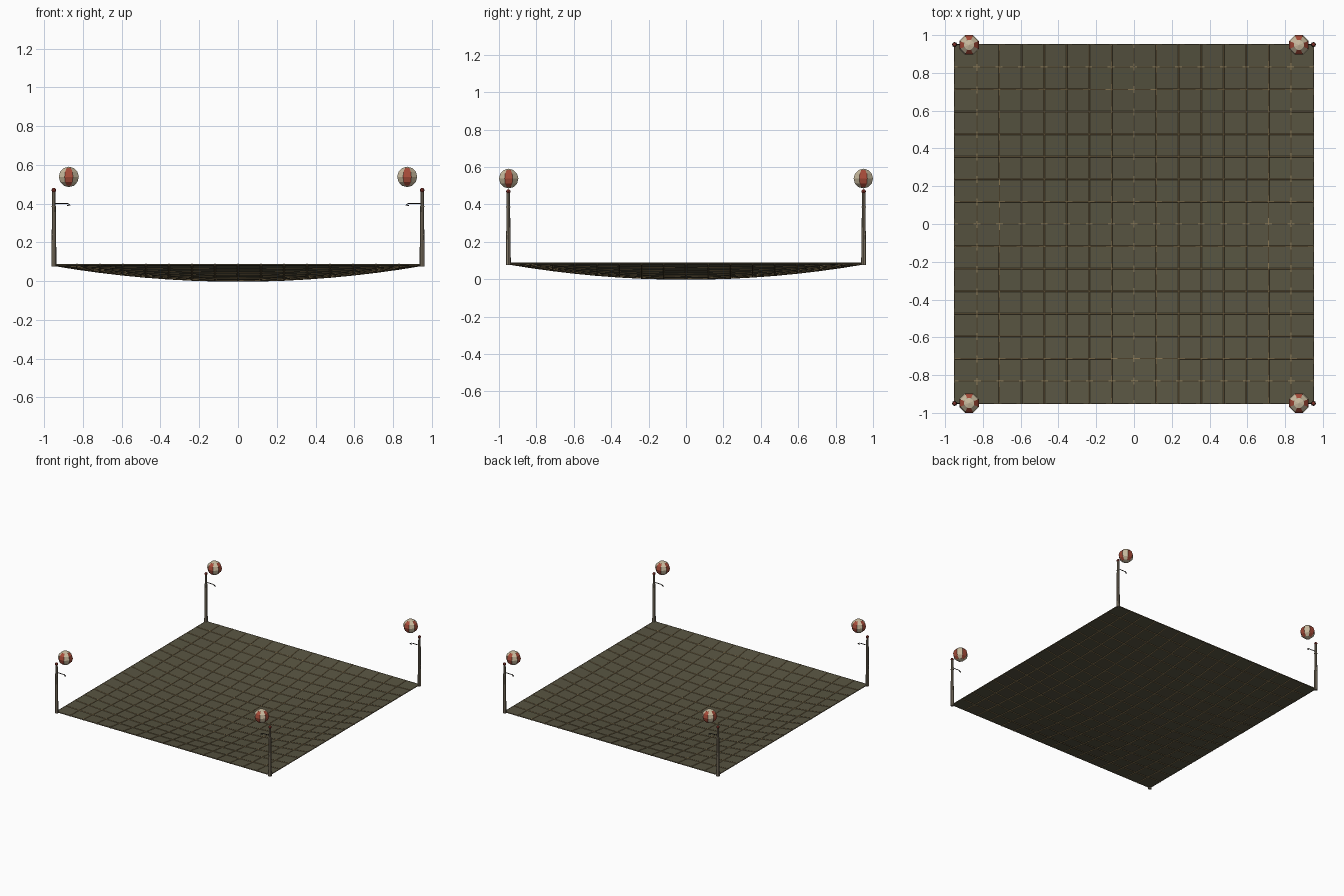
import bpy, bmesh, math
from mathutils import Matrix

cube = bpy.data.objects.get("Cube")
if cube:
    bpy.data.objects.remove(cube, do_unlink=True)

HALF = 0.95      # half width of the sheet
CELLS = 16
RIM = 0.087      # height of the sheet edge
SAG = 0.081
THICK = 0.005


def material(name, *rgb):
    m = bpy.data.materials.new(name)
    m.use_nodes = True
    m.diffuse_color = (*rgb, 1)
    m.node_tree.nodes["Principled BSDF"].inputs["Base Color"].default_value = (*rgb, 1)
    return m


olive = material("olive cloth", .096, .088, .053)
brown = material("brown hem", .125, .1, .055)
tan = material("tan cord", .27, .195, .092)
wood = material("weathered wood", .235, .195, .138)
iron = material("dark iron", .028, .023, .018)
cap_red = material("dark red", .22, .032, .022)
red = material("lantern red", .38, .07, .04)
cream = material("lantern cream", .58, .49, .34)


def add_object(name, mesh, mats):
    for m in mats:
        mesh.materials.append(m)
    ob = bpy.data.objects.new(name, mesh)
    bpy.context.collection.objects.link(ob)
    return ob


def from_bmesh(name, bm, mats):
    mesh = bpy.data.meshes.new(name)
    bm.to_mesh(mesh)
    bm.free()
    return add_object(name, mesh, mats)


def tubes(name, paths, radius, mat):
    """Thin cords along the given point lists, turned into one mesh."""
    cu = bpy.data.curves.new(name, "CURVE")
    cu.dimensions = "3D"
    cu.bevel_depth = radius
    cu.bevel_resolution = 1
    cu.use_fill_caps = True
    for pts in paths:
        sp = cu.splines.new("POLY")
        sp.points.add(len(pts) - 1)
        for p, co in zip(sp.points, pts):
            p.co = (*co, 1)
    tmp = bpy.data.objects.new(name + "_path", cu)
    mesh = bpy.data.meshes.new_from_object(tmp)
    bpy.data.objects.remove(tmp)
    mesh.materials.clear()
    return add_object(name, mesh, [mat])


def sheet_z(x, y):
    return RIM - SAG * (1 - (x / HALF) ** 2) * (1 - (y / HALF) ** 2)


# Sagging cloth sheet
bm = bmesh.new()
bmesh.ops.create_grid(bm, x_segments=CELLS, y_segments=CELLS, size=HALF)
for v in bm.verts:
    v.co.z = sheet_z(v.co.x, v.co.y)
sheet = from_bmesh("sagging_sheet", bm, [olive])
solid = sheet.modifiers.new("thickness", "SOLIDIFY")
solid.thickness = THICK
solid.offset = -1

# Cords laid along both directions, above and below the sheet
steps = [HALF * (2 * i / CELLS - 1) for i in range(CELLS + 1)]


def cords(s, drop):
    lines = [(t, s) for t in steps], [(s, t) for t in steps]
    return [[(x, y, sheet_z(x, y) - drop) for x, y in line] for line in lines]


upper_paths, lower_paths = [], []
for s in steps[1:-1]:
    upper_paths += cords(s, 0)
    lower_paths += cords(s, THICK)
tubes("upper_cords", upper_paths, .0038, tan)
tubes("lower_cords", lower_paths, .0045, tan)
tubes("hem_cord", cords(-HALF, THICK / 2) + cords(HALF, THICK / 2), .004, brown)


def cone(bm, x, y, z0, z1, r0, r1):
    place = Matrix.Translation((x, y, (z0 + z1) / 2))
    bmesh.ops.create_cone(bm, cap_ends=True, segments=8, radius1=r0,
                          radius2=r1, depth=z1 - z0, matrix=place)


# Corner posts, hooked arms and round lanterns
for sy, end in ((-1, "front"), (1, "back")):
    for sx, side in ((-1, "right"), (1, "left")):
        x, y = sx * HALF, sy * HALF
        tag = f"{end}_{side}"

        # Tapering post in three lengths with collars at the joints
        bm = bmesh.new()
        cone(bm, x, y, .076, .24, .0135, .0115)
        cone(bm, x, y, .24, .385, .0112, .0098)
        cone(bm, x, y, .385, .465, .0092, .0085)
        for z in (.24, .385):
            cone(bm, x, y, z - .003, z + .003, .012, .012)
        from_bmesh("post_" + tag, bm, [wood])

        bm = bmesh.new()
        bmesh.ops.create_uvsphere(bm, u_segments=8, v_segments=6, radius=.012,
                                  matrix=Matrix.Translation((x, y, .469)))
        from_bmesh("post_cap_" + tag, bm, [cap_red])

        hook = [(0, .401), (.068, .401), (.078, .397), (.084, .391), (.068, .391)]
        tubes("hook_arm_" + tag, [[(x - sx * d, y, z) for d, z in hook]], .0028, iron)

        # Red panels face the four axes, cream between them and on the poles
        bm = bmesh.new()
        shape = Matrix.Rotation(math.pi / 8, 4, "Z") @ Matrix.Diagonal((1, 1, .94, 1))
        bmesh.ops.create_uvsphere(bm, u_segments=8, v_segments=6, radius=.056, matrix=shape)
        for f in bm.faces:
            c = f.calc_center_median()
            octant = round(math.atan2(c.y, c.x) / (math.pi / 4))
            polar = len(f.verts) == 3
            f.material_index = 0 if polar or octant % 2 else 1
        lantern = from_bmesh("lantern_" + tag, bm, [cream, red])
        lantern.location = (sx * .873, sy * .948, .538)
